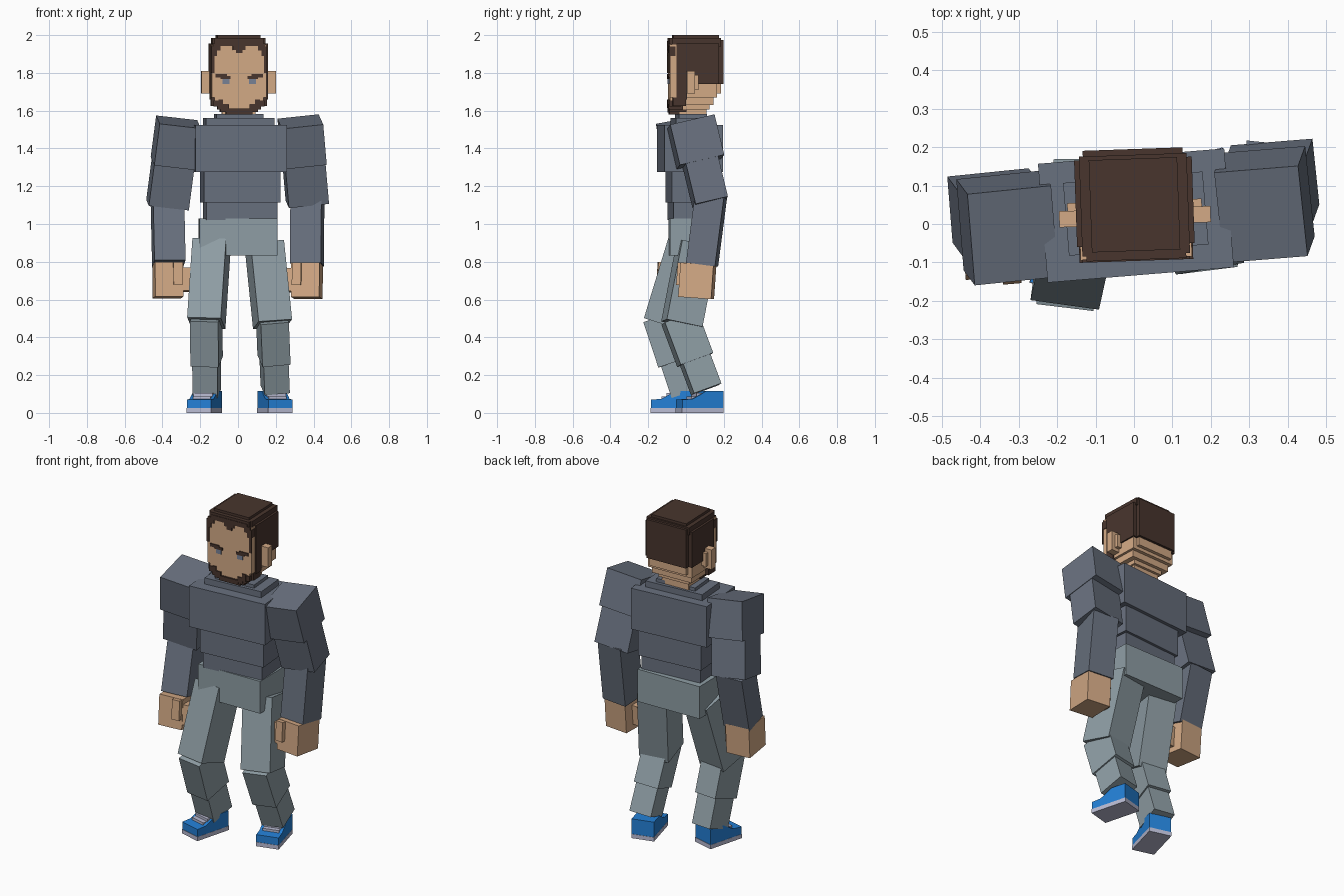
import bpy, bmesh, math
from mathutils import Matrix, Vector

if "Cube" in bpy.data.objects:
    bpy.data.objects.remove(bpy.data.objects["Cube"])


def material(name, r, g, b):
    m = bpy.data.materials.new(name)
    lin = [((c / 255 + 0.055) / 1.055) ** 2.4 for c in (r, g, b)]
    m.diffuse_color = (*lin, 1)
    m.use_nodes = True
    m.node_tree.nodes["Principled BSDF"].inputs["Base Color"].default_value = m.diffuse_color
    return m


HAIR = material("dark brown hair", 72, 53, 45)
SKIN = material("skin", 212, 170, 134)
TOP = material("slate sweater", 105, 113, 127)
PANTS = material("grey trousers", 143, 158, 165)
BLUE = material("blue shoe", 36, 128, 214)
PALE = material("pale lavender sole", 186, 188, 212)
EYE = material("grey eye", 120, 130, 150)


def build(name, boxes, mat, M=Matrix()):
    """One object from (x0, x1, y0, y1, z0, z1) boxes placed by M."""
    bm = bmesh.new()
    for x0, x1, y0, y1, z0, z1 in boxes:
        x0, x1 = min(x0, x1), max(x0, x1)
        T = Matrix.Translation(((x0 + x1) / 2, (y0 + y1) / 2, (z0 + z1) / 2))
        S = Matrix.Diagonal((x1 - x0, y1 - y0, z1 - z0, 1))
        bmesh.ops.create_cube(bm, size=1, matrix=M @ T @ S)
    return finish(name, bm, mat)


def finish(name, bm, mat):
    bmesh.ops.recalc_face_normals(bm, faces=bm.faces)
    me = bpy.data.meshes.new(name)
    bm.to_mesh(me)
    bm.free()
    me.materials.append(mat)
    ob = bpy.data.objects.new(name, me)
    bpy.context.collection.objects.link(ob)
    return ob


def place(x, y, z, yaw):
    return Matrix.Translation((x, y, z)) @ Matrix.Rotation(math.radians(yaw), 4, 'Z')


def frame(a, b, yaw):
    """Frame at the middle of a-b with z running from b up to a."""
    a, b = Vector(a), Vector(b)
    z = (a - b).normalized()
    t = math.radians(yaw)
    x = Vector((math.cos(t), math.sin(t), 0))
    x = (x - z * x.dot(z)).normalized()
    M = Matrix((x, z.cross(x), z)).transposed().to_4x4()
    M.translation = (a + b) / 2
    return M


def limb(name, a, b, w, d, yaw, mat):
    h = (Vector(a) - Vector(b)).length / 2
    build(name, [(-w / 2, w / 2, -d / 2, d / 2, -h, h)], mat, frame(a, b, yaw))


def both(x0, x1, *rest):
    return [(x0, x1, *rest), (-x1, -x0, *rest)]


# Torso, collar and hips
body = place(0.005, 0.022, 0, 4.7)
build("chest", [(-.243, .243, -.155, .155, 1.275, 1.525)], TOP, body)
build("waist", [(-.195, .21, -.115, .135, 1.115, 1.275),
                (-.182, .195, -.105, .12, 1.02, 1.115)], TOP, body)
build("collar", [(-.182, .182, -.09, .10, 1.52, 1.562),
                 (-.125, .125, -.07, .08, 1.56, 1.582)], TOP, body)
build("hips", [(-.207, .207, -.13, .13, .833, 1.03)], PANTS, place(0, .042, 0, 1))

# Head
head = place(0.003, 0, 0, 2)
build("neck", [(-.088, .088, -.04, .105, 1.55, 1.68)], SKIN, head)
build("skull", [(-.145, .145, -.09, .16, 1.67, 1.95),
                (-.13, .13, -.09, .14, 1.63, 1.68),
                (-.10, .10, -.085, .12, 1.605, 1.64),
                (-.12, .12, .10, .18, 1.69, 1.76)], SKIN, head)
build("ears", both(.14, .197, -.002, .04, 1.69, 1.81) +
      both(.14, .175, -.002, .06, 1.71, 1.79), SKIN, head)
build("hair", [(-.153, .153, -.055, .17, 1.74, 1.955),
               (-.13, .13, -.06, .195, 1.74, 1.975),
               (-.14, .14, -.08, .18, 1.94, 1.985),
               (-.115, .115, -.07, .17, 1.96, 2.0),
               (-.13, .13, -.093, .1, 1.945, 1.985)], HAIR, head)
# Sideburns run down into the beard
build("sideburns", both(.135, .153, -.055, .0, 1.66, 1.76) +
      both(.12, .148, -.075, -.005, 1.625, 1.67), HAIR, head)
build("beard", both(.105, .135, -.094, -.03, 1.622, 1.655) +
      both(.075, .115, -.094, -.02, 1.605, 1.632) +
      [(-.10, .10, -.092, .0, 1.592, 1.612), (-.07, .07, -.09, -.02, 1.58, 1.60)],
      HAIR, head)
build("beard_edge", both(.085, .11, -.096, -.088, 1.615, 1.66) +
      both(.055, .09, -.096, -.088, 1.60, 1.635) +
      [(-.06, .06, -.096, -.088, 1.59, 1.612)], HAIR, head)
# Hairline with a peak in the middle and lower temples
build("hairline", [(-.018, .018, -.096, -.088, 1.905, 1.96),
                   (-.034, .034, -.096, -.088, 1.922, 1.96),
                   (-.12, .12, -.096, -.088, 1.942, 1.97)] +
      both(.10, .14, -.096, -.088, 1.918, 1.955) +
      both(.118, .148, -.096, -.06, 1.89, 1.94) +
      both(.132, .148, -.096, -.088, 1.80, 1.90), HAIR, head)
build("eyebrows", both(.045, .10, -.096, -.088, 1.768, 1.783) +
      both(.065, .125, -.096, -.088, 1.775, 1.793), HAIR, head)
build("eyes", both(.052, .088, -.095, -.088, 1.742, 1.768), EYE, head)

# Arms: shoulder, elbow, wrist, yaw, hand centre, hand yaw
arms = {
    "left": (-1, (-.315, -.03, 1.54), (-.373, .048, 1.10), (-.366, -.03, .79), 4.6,
             (-.368, -.045, .703), 5),
    "right": (1, (.33, .025, 1.542), (.367, .128, 1.115), (.365, .085, .785), 6,
              (.362, .06, .70), -6),
}
for side, (s, sh, el, wr, yaw, hand, hyaw) in arms.items():
    sh, el, wr = Vector(sh), Vector(el), Vector(wr)
    limb(side + "_shoulder", sh, sh.lerp(el, .5), .22, .242, yaw, TOP)
    limb(side + "_upper_arm", sh.lerp(el, .4), el, .214, .176, yaw, TOP)
    limb(side + "_forearm", el + (el - wr) * .1, wr, .165, .155, hyaw, TOP)
    M = place(*hand, hyaw) @ Matrix.Rotation(math.radians(-4), 4, 'X')
    build(side + "_hand", [(-.072 * s, .078 * s, -.088, .088, -.092, .09),
                           (-.11 * s, -.07 * s, -.085, .03, -.06, .06),
                           (-.066 * s, -.018 * s, -.113, -.085, -.03, .088)], SKIN, M)

# Legs: hip, knee, ankle, yaw, shoe position
legs = {
    "left": ((-.14, .01, .895), (-.168, -.118, .475), (-.165, .005, .105), -7.5,
             (-.178, -.06)),
    "right": ((.14, .06, .89), (.183, -.022, .47), (.197, .107, .125), 9,
              (.195, .072)),
}
for side, (hip, knee, ankle, yaw, shoe) in legs.items():
    hip, knee, ankle = Vector(hip), Vector(knee), Vector(ankle)
    limb(side + "_thigh", hip, knee, .18, .195, yaw, PANTS)
    limb(side + "_calf", knee + (knee - ankle) * .1, knee.lerp(ankle, .55),
         .15, .185, yaw, PANTS)
    limb(side + "_shin", knee.lerp(ankle, .4), ankle, .134, .155, yaw, PANTS)
    # Shoe: side profile (y, z) extruded across the foot
    M = place(*shoe, 0, 2 * yaw if yaw < 0 else 15)
    profile = [(-.112, .024), (-.112, .07), (-.055, .074), (-.01, .098),
               (.02, .117), (.112, .117), (.112, .024)]
    bm = bmesh.new()
    f = bm.faces.new([bm.verts.new(M @ Vector((-.066, y, z))) for y, z in profile])
    ext = bmesh.ops.extrude_face_region(bm, geom=[f])["geom"]
    bmesh.ops.translate(bm, vec=M.to_3x3() @ Vector((.132, 0, 0)),
                        verts=[v for v in ext if isinstance(v, bmesh.types.BMVert)])
    finish(side + "_shoe", bm, BLUE)
    build(side + "_sole", [(-.067, .067, -.114, .114, 0, .025)], PALE, M)
    build(side + "_laces", [(-.048, .048, -.058, -.02, .06, .088),
                            (-.052, .052, -.03, .02, .07, .104)], PALE, M)
